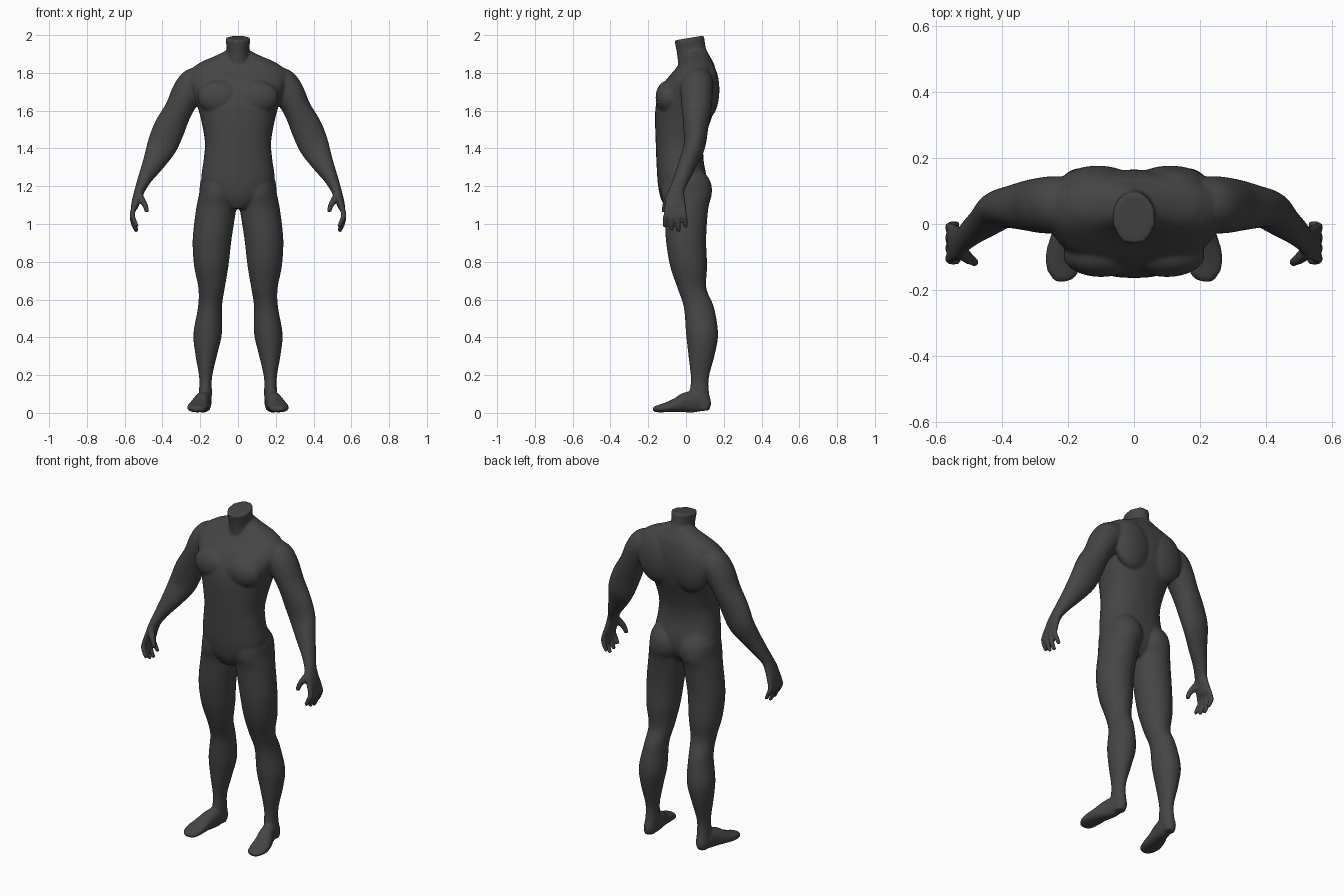
import bpy, bmesh
from math import pi, cos, sin
from mathutils import Vector, Matrix

bm = bmesh.new()


def catmull(rows, sub=5):
    """Smoothly interpolate rows of numbers."""
    out = []
    for i in range(len(rows) - 1):
        p = [rows[max(0, min(len(rows) - 1, i + k))] for k in (-1, 0, 1, 2)]
        for s in range(sub):
            t = s / sub
            out.append([0.5 * (2 * b + (c - a) * t + (2 * a - 5 * b + 4 * c - d) * t ** 2
                               + (3 * b - a - 3 * c + d) * t ** 3) for a, b, c, d in zip(*p)])
    return out + [list(rows[-1])]


def loft(rows, side=1, ref=(0, 1, 0), flat=False, power=2.0, n=32):
    """Closed tube through rows of (x, y, z, radius_u, radius_v); v follows ref."""
    rows = catmull(rows)
    pts = [Vector(r[:3]) for r in rows]
    rings = []
    for i, r in enumerate(rows):
        t = (pts[min(i + 1, len(pts) - 1)] - pts[max(i - 1, 0)]).normalized()
        if flat:
            t = Vector((0, 0, 1))
        v = Vector(ref)
        v = (v - t * v.dot(t)).normalized()
        u = v.cross(t)
        ring = []
        for k in range(n):
            c, s = cos(2 * pi * k / n), sin(2 * pi * k / n)
            c = abs(c) ** (2 / power) * (1 if c > 0 else -1)
            s = abs(s) ** (2 / power) * (1 if s > 0 else -1)
            q = pts[i] + u * (r[3] * c) + v * (r[4] * s)
            ring.append(bm.verts.new((q.x * side, q.y, max(q.z, 0))))
        rings.append(ring)
    for a, b in zip(rings, rings[1:]):
        for k in range(n):
            bm.faces.new((a[k], a[(k + 1) % n], b[(k + 1) % n], b[k]))
    bm.faces.new(rings[0])
    bm.faces.new(rings[-1])


def blob(centre, radii):
    """Ellipsoid muscle mass."""
    m = Matrix.Translation(centre) @ Matrix.Diagonal((*radii, 1))
    bmesh.ops.create_uvsphere(bm, u_segments=32, v_segments=20, radius=1, matrix=m)


# Torso: z, half width, front y, back y
torso = [(1.08, .05, -.105, .05), (1.14, .14, -.135, .095), (1.22, .193, -.15, .112),
         (1.34, .182, -.157, .093), (1.42, .175, -.16, .095), (1.50, .185, -.163, .115),
         (1.60, .208, -.163, .148), (1.68, .235, -.148, .162), (1.75, .26, -.115, .165),
         (1.81, .255, -.065, .158), (1.855, .20, -.03, .145), (1.89, .12, -.01, .125),
         (1.92, .06, .0, .11)]
loft([(0, (f + b) / 2, z, w, (b - f) / 2) for z, w, f, b in torso], flat=True, power=2.3)

# Neck with a tilted flat top
loft([(0, .055, 1.78, .08, .085), (0, .04, 1.86, .066, .083),
      (0, .028, 1.92, .06, .078), (0, .017, 1.985, .067, .08)])

# Leg: z, inner x, outer x, front y, back y
leg = [(1.29, .04, .16, -.07, .085), (1.23, .02, .197, -.12, .124), (1.16, .01, .206, -.132, .137),
       (1.08, .01, .222, -.115, .118), (.92, .034, .24, -.107, .107), (.78, .05, .233, -.085, .112),
       (.66, .07, .21, -.045, .108), (.56, .085, .212, -.012, .148), (.42, .085, .236, 0, .17),
       (.31, .11, .226, .012, .153), (.19, .137, .206, .025, .122), (.11, .138, .207, .022, .122),
       (.05, .14, .21, .04, .134), (.012, .15, .205, .06, .122)]
# Foot, heel to toe
foot = [(.175, .12, .04, .025, .03), (.178, .06, .058, .037, .055), (.19, .0, .055, .042, .054),
        (.205, -.05, .041, .05, .038), (.215, -.11, .028, .055, .025),
        (.211, -.155, .021, .042, .018), (.208, -.174, .018, .022, .01)]
# Arm, shoulder to knuckles
arm = [(.17, .065, 1.775, .06, .07), (.225, .06, 1.745, .085, .085), (.268, .057, 1.695, .083, .086),
       (.315, .056, 1.605, .074, .078), (.362, .052, 1.51, .083, .066), (.402, .045, 1.415, .08, .057),
       (.445, .012, 1.328, .06, .049), (.488, -.02, 1.25, .04, .043), (.516, -.045, 1.19, .029, .04),
       (.535, -.056, 1.135, .024, .052), (.55, -.056, 1.085, .019, .056)]
# Fingers: knuckle y, tip y, tip z
fingers = [(-.097, -.112, .985), (-.070, -.077, .965), (-.043, -.041, .958), (-.016, -.004, .98)]

for side in (1, -1):
    loft([((i + o) / 2, (f + b) / 2, z, (o - i) / 2, (b - f) / 2) for z, i, o, f, b in leg],
         side, flat=True)
    loft(foot, side, ref=(0, 0, 1), power=2.3)
    loft(arm, side)
    for k, tip, tz in fingers:
        loft([(.543, k, 1.11, .015, .015), (.56, (k + tip) / 2, 1.05, .0145, .0145),
              (.553, tip, tz + .04, .0135, .0135), (.534, tip, tz, .012, .012)], side, n=16)
    # Thumb
    loft([(.53, -.075, 1.165, .02, .02), (.507, -.1, 1.125, .018, .02),
          (.488, -.113, 1.09, .015, .015), (.483, -.117, 1.062, .012, .012)], side, n=16)
    # Shoulder blade, chest and buttock masses
    blob((side * .11, .115, 1.71), (.12, .062, .15))
    blob((side * .10, -.095, 1.67), (.115, .066, .09))
    blob((side * .095, .06, 1.18), (.085, .078, .1))

bmesh.ops.recalc_face_normals(bm, faces=bm.faces)
mesh = bpy.data.meshes.new("body")
bm.to_mesh(mesh)
bm.free()
body = bpy.data.objects.new("body", mesh)
bpy.context.collection.objects.link(body)

# Fuse the parts into one smooth skin
remesh = body.modifiers.new("fuse", 'REMESH')
remesh.mode = 'VOXEL'
remesh.voxel_size = 0.0075
remesh.use_smooth_shade = True
smooth = body.modifiers.new("soften", 'SMOOTH')
smooth.factor = 0.5
smooth.iterations = 7

mat = bpy.data.materials.new("dark_grey")
mat.diffuse_color = (.06, .06, .06, 1)
mesh.materials.append(mat)
